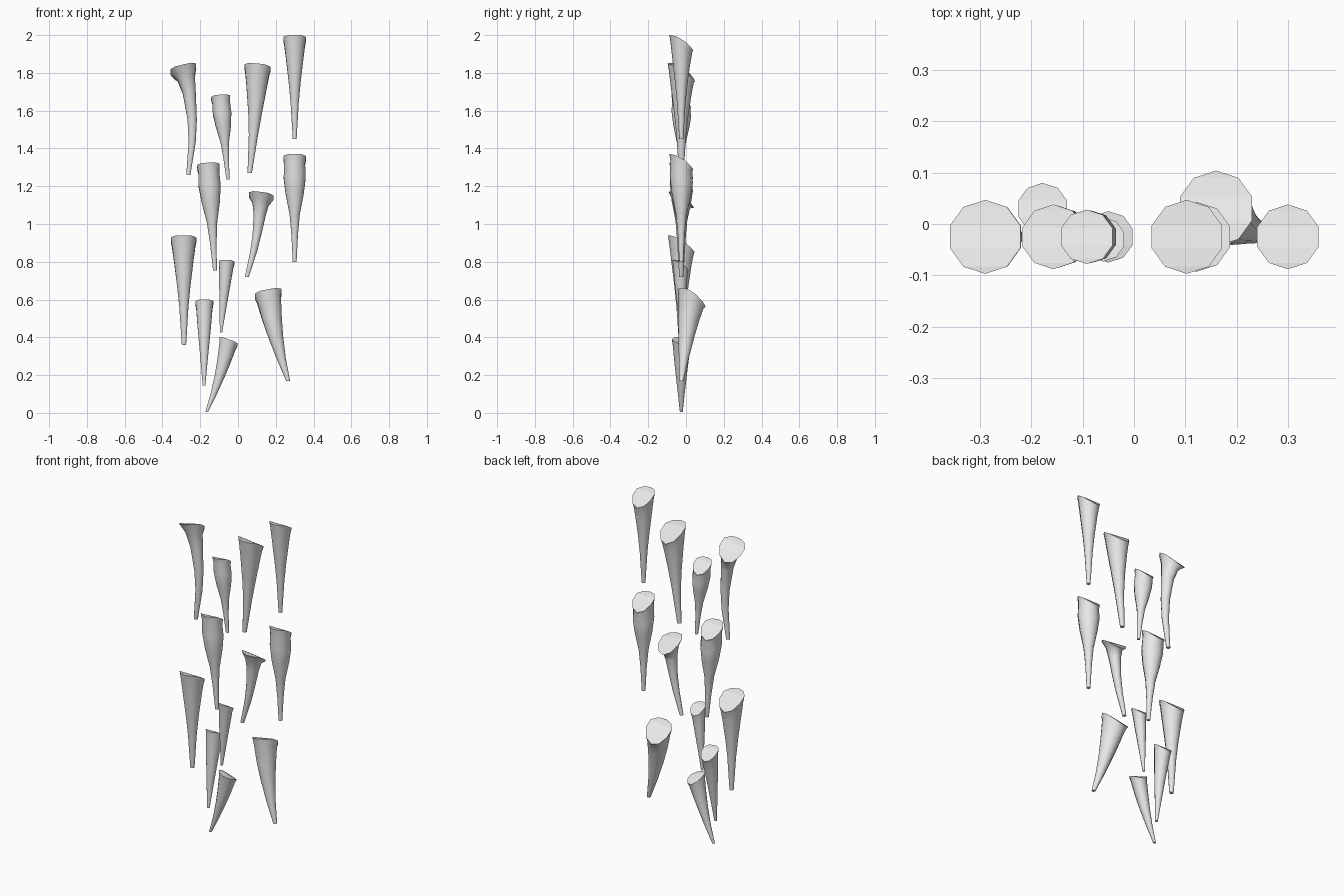
import bpy
from math import sin, cos, tau

cube = bpy.data.objects.get("Cube")
if cube:
    bpy.data.objects.remove(cube, do_unlink=True)

# Single pale grey material
grey = bpy.data.materials.new("pale_grey")
grey.use_nodes = True
grey.diffuse_color = (0.8, 0.8, 0.8, 1)
grey.node_tree.nodes["Principled BSDF"].inputs["Base Color"].default_value = grey.diffuse_color

SIDES = 10
TIP_Y = -0.025

# Profiles: distance along the spike from the rim, share of the rim radius
TRUMPET = [(0, 1), (.06, .92), (.2, .78), (.45, .53), (.65, .36), (1, .17)]
HORN = [(0, 1), (.1, .68), (.25, .5), (.5, .36), (.7, .28), (1, .16)]
BULGE = [(0, 1), (.06, .92), (.2, .97), (.36, .8), (.56, .45), (.75, .29), (1, .17)]
STRAIGHT = [(0, 1), (.08, .9), (.3, .75), (.5, .58), (.75, .36), (1, .15)]


def add_spike(name, profile, rim, radius, tip, tilt=0.0, bow=0.0, sag=1.25):
    """Tapered spike hanging from a slanted rim that falls away to the back."""
    verts, faces = [], []
    for t, share in profile:
        r = radius * share
        cx = rim[0] + (tip[0] - rim[0]) * t + bow * 4 * t * (1 - t)
        cy = rim[1] + (TIP_Y - rim[1]) * t
        cz = rim[2] + (tip[1] - rim[2]) * t
        fade = (1 - t) ** 3
        for i in range(SIDES):
            a = tau * i / SIDES
            back = (1 + cos(a)) / 2
            z = cz + fade * (tilt * r * sin(a) - sag * r * back ** 2)
            verts.append((cx + r * sin(a), cy + r * cos(a), z))

    # Side walls
    for k in range(len(profile) - 1):
        for i in range(SIDES):
            j = (i + 1) % SIDES
            a, b = k * SIDES, (k + 1) * SIDES
            faces.append((a + i, a + j, b + j, b + i))
    walls = len(faces)

    # Curved top, laid in strips from back to front, and the blunt tip
    half = SIDES // 2
    faces.append((0, SIDES - 1, 1))
    for i in range(1, half - 1):
        faces.append((i, SIDES - i, SIDES - i - 1, i + 1))
    faces.append((half - 1, half + 1, half))
    last = (len(profile) - 1) * SIDES
    faces.append(tuple(range(last, last + SIDES)))

    mesh = bpy.data.meshes.new(name)
    mesh.from_pydata(verts, [], faces)
    for p in mesh.polygons:
        p.use_smooth = p.index < walls
    mesh.materials.append(grey)
    mesh.validate()
    obj = bpy.data.objects.new(name, mesh)
    bpy.context.collection.objects.link(obj)


# Top row
add_spike("top_spike_left", TRUMPET, (.3, -.025, 2), .063, (.3, 1.45))
add_spike("top_spike_inner_left", TRUMPET, (.103, -.025, 1.85), .072, (.062, 1.27), tilt=-.1, bow=.006)
add_spike("top_spike_inner_right", BULGE, (-.092, -.025, 1.685), .053, (-.053, 1.235), tilt=.08)
add_spike("top_spike_right", HORN, (-.29, -.025, 1.845), .072, (-.263, 1.26), tilt=.23, bow=.034)

# Middle row
add_spike("middle_spike_left", BULGE, (.3, -.025, 1.37), .063, (.3, .8))
add_spike("middle_spike_inner_left", HORN, (.122, -.025, 1.17), .068, (.047, .72), tilt=-.12, bow=.016)
add_spike("middle_spike_inner_right", BULGE, (-.157, -.025, 1.325), .063, (-.122, .755), tilt=.05)
add_spike("middle_spike_right", TRUMPET, (-.288, -.025, .94), .071, (-.286, .36))

# Bottom row
add_spike("bottom_spike_left", STRAIGHT, (.16, .03, .655), .074, (.265, .17), tilt=.18, bow=-.015)
add_spike("bottom_spike_inner_left", STRAIGHT, (-.06, -.03, .81), .043, (-.09, .425), tilt=-.05)
add_spike("bottom_spike_inner_right", STRAIGHT, (-.178, .03, .6), .05, (-.18, .145))
add_spike("lowest_spike", STRAIGHT, (-.05, -.025, .39), .05, (-.166, .005), tilt=-.35, bow=.012, sag=.9)
